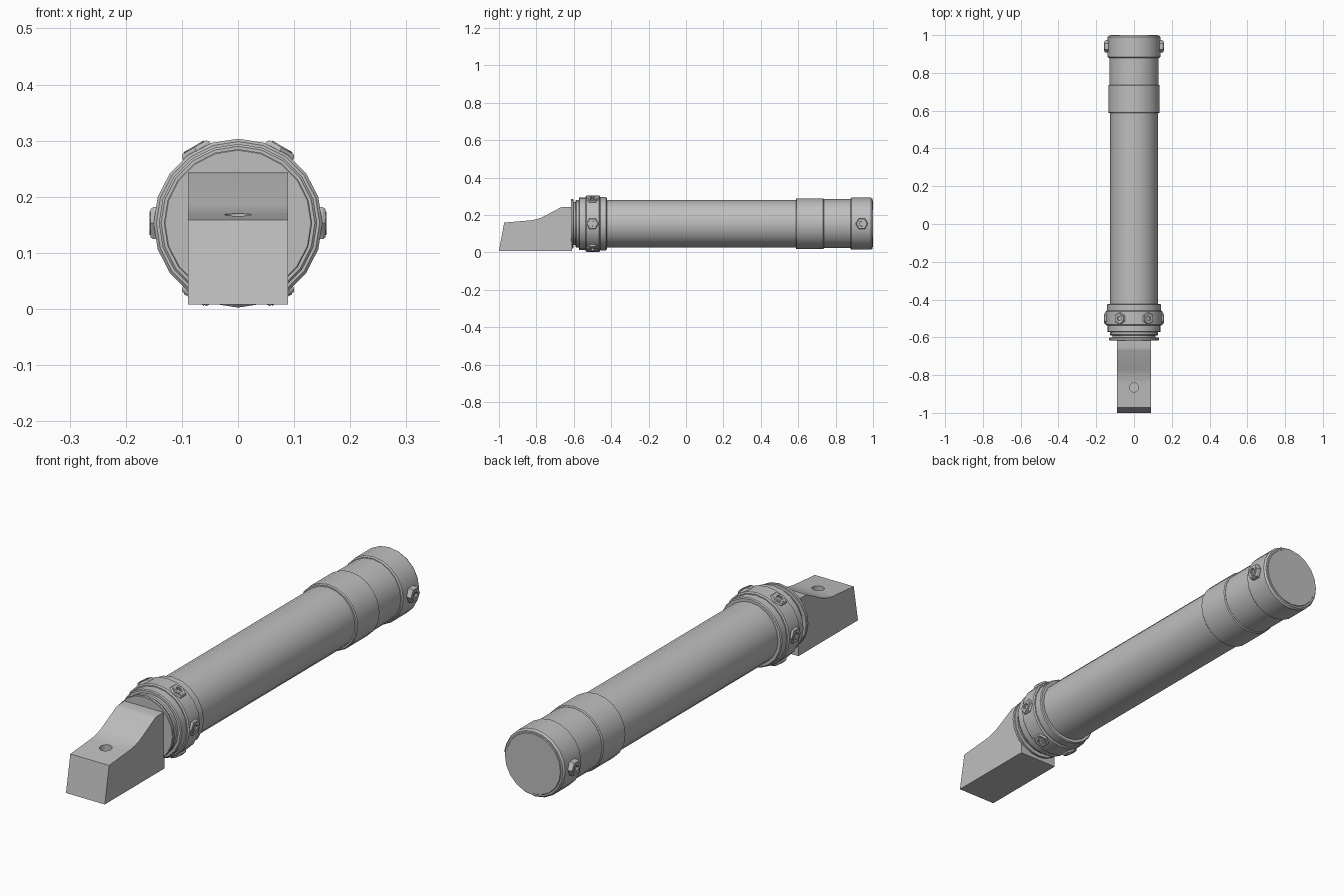
import bpy, bmesh, math
from mathutils import Matrix, Vector

cube = bpy.data.objects.get("Cube")
if cube:
    bpy.data.objects.remove(cube, do_unlink=True)

AXIS_Z = 0.153
grey = bpy.data.materials.new("plain_grey")
grey.use_nodes = True
colour = (0.52, 0.52, 0.52, 1)
grey.diffuse_color = colour
grey.node_tree.nodes["Principled BSDF"].inputs["Base Color"].default_value = colour


def finish(name, bm, angle=30):
    bmesh.ops.recalc_face_normals(bm, faces=bm.faces)
    mesh = bpy.data.meshes.new(name)
    bm.to_mesh(mesh)
    bm.free()
    mesh.materials.append(grey)
    obj = bpy.data.objects.new(name, mesh)
    bpy.context.collection.objects.link(obj)
    bpy.ops.object.select_all(action='DESELECT')
    obj.select_set(True)
    bpy.context.view_layer.objects.active = obj
    bpy.ops.object.shade_smooth_by_angle(angle=math.radians(angle))
    return obj


def lathe(name, profile, sides, matrix):
    """Turn (radius, height) points round local z and cap both ends."""
    bm = bmesh.new()
    rings = []
    for r, h in profile:
        rings.append([bm.verts.new(matrix @ Vector((r * math.cos(a), r * math.sin(a), h)))
                      for a in (math.tau * i / sides for i in range(sides))])
    for low, high in zip(rings, rings[1:]):
        for i in range(sides):
            j = (i + 1) % sides
            bm.faces.new((low[i], low[j], high[j], high[i]))
    bm.faces.new(rings[0])
    bm.faces.new(rings[-1])
    return finish(name, bm)


# Long axis: local z points to +y
along = Matrix.Translation((0, 0, AXIS_Z)) @ Matrix.Rotation(-math.pi / 2, 4, 'X')


def turned(name, start, end, radius, bevel=0.004):
    profile = [(radius - bevel, start), (radius, start + bevel),
               (radius, end - bevel), (radius - bevel, end)]
    return lathe(name, profile, 20, along)


# Tube, sleeve and end cap
turned("main_tube", -0.44, 0.60, 0.126)
turned("rear_sleeve", 0.587, 0.737, 0.136)
turned("rear_tube", 0.72, 0.90, 0.131)
lathe("end_cap", [(0.134, 0.88), (0.139, 0.885), (0.139, 0.989), (0.133, 0.997),
                  (0.126, 0.997), (0.124, 1.0)], 20, along)

# Front collar
turned("collar_rear_ring", -0.462, -0.423, 0.142)
turned("collar_band", -0.537, -0.459, 0.1505, 0.005)
turned("collar_front_ring", -0.573, -0.53, 0.141)
turned("collar_lip", -0.59, -0.565, 0.127)
turned("collar_neck", -0.61, -0.58, 0.115)
turned("front_flange", -0.616, -0.602, 0.132, 0.002)


# Hexagonal bolts with a round, hollow centre
def bolt(name, y, angle):
    m = (Matrix.Translation((0, y, AXIS_Z)) @ Matrix.Rotation(math.pi / 2 - angle, 4, 'Y')
         @ Matrix.Rotation(math.pi / 6, 4, 'Z'))
    lathe(name + "_hex", [(0.033, 0.125), (0.033, 0.151), (0.029, 0.156),
                          (0.012, 0.156), (0.012, 0.146)], 6, m)
    lathe(name + "_rim", [(0.021, 0.14), (0.021, 0.158), (0.014, 0.158),
                          (0.012, 0.148)], 16, m)


for i in range(6):
    bolt(f"collar_bolt_{i + 1}", -0.5, i * math.pi / 3)
for side, angle in (("left", 0), ("right", math.pi)):
    bolt(f"end_cap_bolt_{side}", 0.94, angle)

# Stepped mounting tongue, extruded across x
outline = [(-1.0, 0.008), (-0.972, 0.159), (-0.83, 0.171), (-0.80, 0.177),
           (-0.77, 0.187), (-0.67, 0.24), (-0.655, 0.243), (-0.61, 0.243), (-0.61, 0.008)]
bm = bmesh.new()
face = bm.faces.new([bm.verts.new((-0.089, y, z)) for y, z in outline])
extruded = bmesh.ops.extrude_face_region(bm, geom=[face])
bmesh.ops.translate(bm, vec=(0.178, 0, 0),
                    verts=[g for g in extruded["geom"] if isinstance(g, bmesh.types.BMVert)])
tongue = finish("mounting_tongue", bm, 20)

# Pin hole in the top of the tongue
cutter = lathe("hole_cutter", [(0.024, 0.09), (0.024, 0.25)], 20,
               Matrix.Translation((0, -0.866, 0)))
cutter.hide_render = True
bpy.ops.object.select_all(action='DESELECT')
tongue.select_set(True)
bpy.context.view_layer.objects.active = tongue
cut = tongue.modifiers.new("pin_hole", 'BOOLEAN')
cut.object = cutter
cut.solver = 'EXACT'
bpy.ops.object.modifier_apply(modifier=cut.name)
bpy.data.objects.remove(cutter, do_unlink=True)
bpy.ops.object.shade_smooth_by_angle(angle=math.radians(20))
